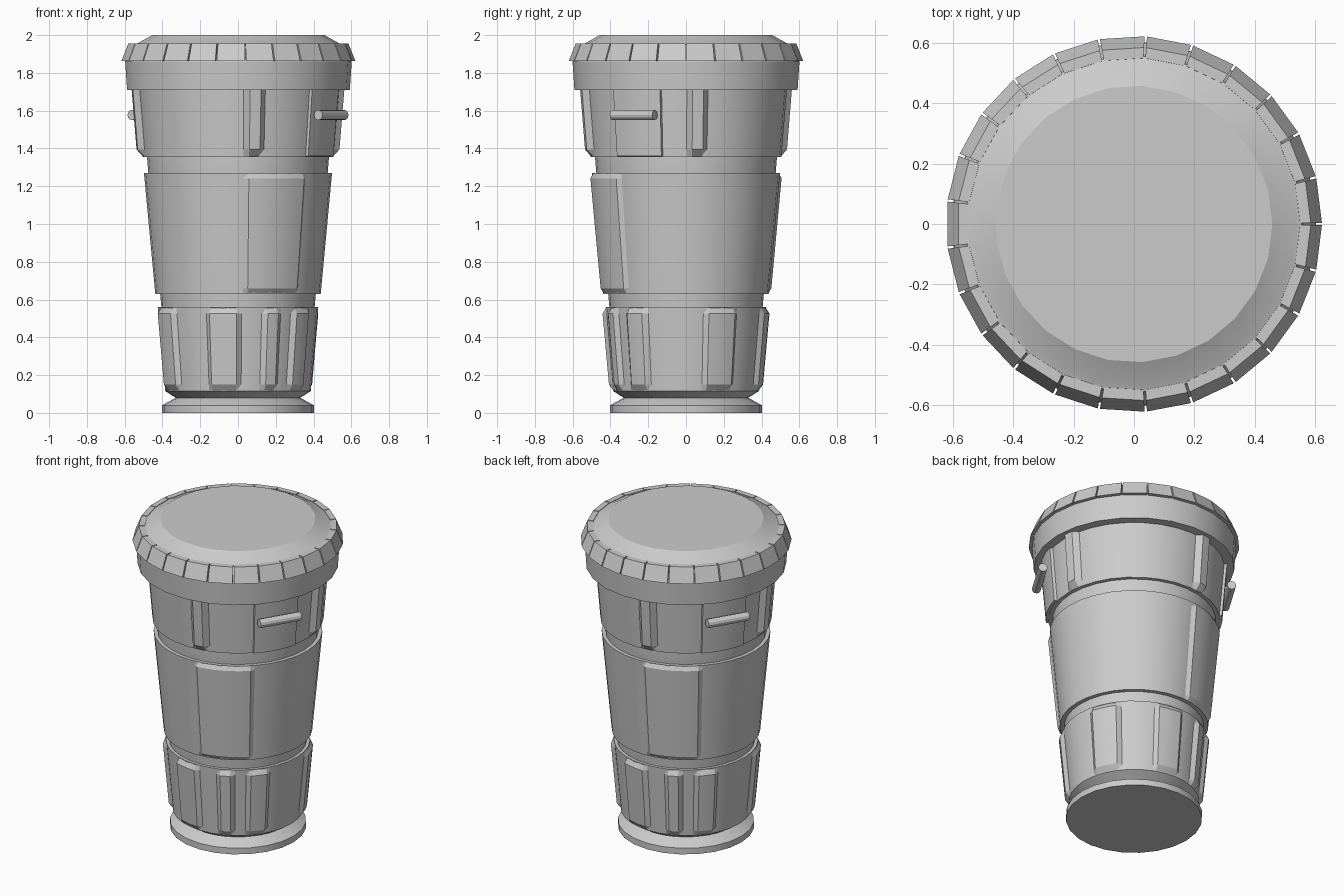
import bpy, bmesh
from math import sin, cos, radians, pi
from mathutils import Vector

if "Cube" in bpy.data.objects:
    bpy.data.objects.remove(bpy.data.objects["Cube"])


def finish(name, bm, smooth=True):
    me = bpy.data.meshes.new(name)
    bm.to_mesh(me)
    bm.free()
    ob = bpy.data.objects.new(name, me)
    bpy.context.collection.objects.link(ob)
    if smooth:
        bpy.ops.object.select_all(action='DESELECT')
        ob.select_set(True)
        bpy.context.view_layer.objects.active = ob
        bpy.ops.object.shade_smooth_by_angle(angle=radians(18))
    return ob


def polar(r, deg, z):
    a = radians(deg)
    return Vector((r * cos(a), r * sin(a), z))


def lathe(name, profile, n, smooth=True):
    """Solid of revolution with flat caps; profile runs bottom to top as (r, z)."""
    bm = bmesh.new()
    rings = [[bm.verts.new(polar(r, 360 * i / n, z)) for i in range(n)] for r, z in profile]
    for lo, hi in zip(rings, rings[1:]):
        for i in range(n):
            j = (i + 1) % n
            bm.faces.new((lo[i], lo[j], hi[j], hi[i]))
    bm.faces.new(rings[0][::-1])
    bm.faces.new(rings[-1])
    return finish(name, bm, smooth)


def panel(name, a0, a1, z0, z1, core, thick, cz, ca):
    """Raised curved panel with chamfered rim; core = (r at z0, r at z1)."""
    steps = max(2, round((a1 - a0) / 8))
    inner = [a0 + ca + (a1 - a0 - 2 * ca) * i / steps for i in range(steps + 1)]
    angles = [a0] + inner + [a1]
    heights = [z0, z0 + cz, z1 - cz, z1]
    bm = bmesh.new()
    grid = []
    for j, z in enumerate(heights):
        r = core[0] + (core[1] - core[0]) * (z - z0) / (z1 - z0)
        grid.append([bm.verts.new(polar(
            r + (thick if 0 < j < 3 and 0 < i < len(angles) - 1 else -0.004), a, z))
            for i, a in enumerate(angles)])
    for lo, hi in zip(grid, grid[1:]):
        for i in range(len(angles) - 1):
            bm.faces.new((lo[i], lo[i + 1], hi[i + 1], hi[i]))
    return finish(name, bm)


def rod(name, p, q, r, n=12):
    p, q = Vector(p), Vector(q)
    bm = bmesh.new()
    bmesh.ops.create_cone(bm, cap_ends=True, segments=n, radius1=r, radius2=r,
                          depth=(q - p).length)
    ob = finish(name, bm)
    ob.location = (p + q) / 2
    ob.rotation_euler = (q - p).to_track_quat('Z', 'Y').to_euler()
    return ob


# Foot and the three stacked body bands
lathe("foot", [(0.402, 0), (0.402, 0.04), (0.33, 0.08), (0.33, 0.09)], 24)
lathe("lower_band", [(0.33, 0.08), (0.385, 0.115), (0.425, 0.56)], 32)
lathe("inner_core", [(0.40, 0.5), (0.412, 0.63), (0.475, 1.27), (0.482, 1.36), (0.482, 1.5)], 32)
lathe("middle_band", [(0.438, 0.63), (0.498, 1.27)], 32)
lathe("upper_band", [(0.505, 1.355), (0.535, 1.72)], 32)

# Collar and lid
lathe("collar", [(0.592, 1.71), (0.602, 1.86)], 25)
lathe("lid", [(0.60, 1.86), (0.555, 1.95), (0.535, 1.957), (0.458, 2.0)], 25)

# Grip blocks around the lid, split by thin gaps
bm = bmesh.new()
section = [(0.54, 1.862), (0.622, 1.862), (0.585, 1.955), (0.55, 1.955)]
for k in range(25):
    mid = 14.4 * (k + 0.5)
    ends = [[bm.verts.new(polar(r, mid + s * 6.85, z)) for r, z in section] for s in (-1, 1)]
    bm.faces.new(ends[0])
    bm.faces.new(ends[1][::-1])
    for i in range(4):
        j = (i + 1) % 4
        bm.faces.new((ends[0][j], ends[0][i], ends[1][i], ends[1][j]))
bmesh.ops.recalc_face_normals(bm, faces=bm.faces)
finish("lid_grip_blocks", bm, smooth=False)

# Raised details, repeated on the opposite side
for side, turn in (("front", 0), ("back", 180)):
    for k, (a, b) in enumerate([(-114, -87), (-73, -57), (-49, -28), (12, 40)]):
        panel(f"{side}_lower_pad_{k}", a + turn, b + turn, 0.115, 0.56,
              (0.385, 0.425), 0.02, 0.035, 4)
    panel(f"{side}_middle_pad", -87 + turn, -43 + turn, 0.63, 1.27,
          (0.438, 0.498), 0.014, 0.028, 3.5)
    for k, (a, b) in enumerate([(-87, -74), (0, 13)]):
        panel(f"{side}_upper_rib_{k}", a + turn, b + turn, 1.355, 1.76,
              (0.505, 0.538), 0.03, 0.04, 3.5)
    panel(f"{side}_latch_plate", -45 + turn, -14 + turn, 1.357, 1.73,
          (0.505, 0.536), 0.016, 0.003, 0.5)
    s = 1 if turn == 0 else -1
    rod(f"{side}_latch_bar", (0.425 * s, -0.39 * s, 1.577), (0.562 * s, -0.165 * s, 1.577), 0.027)
